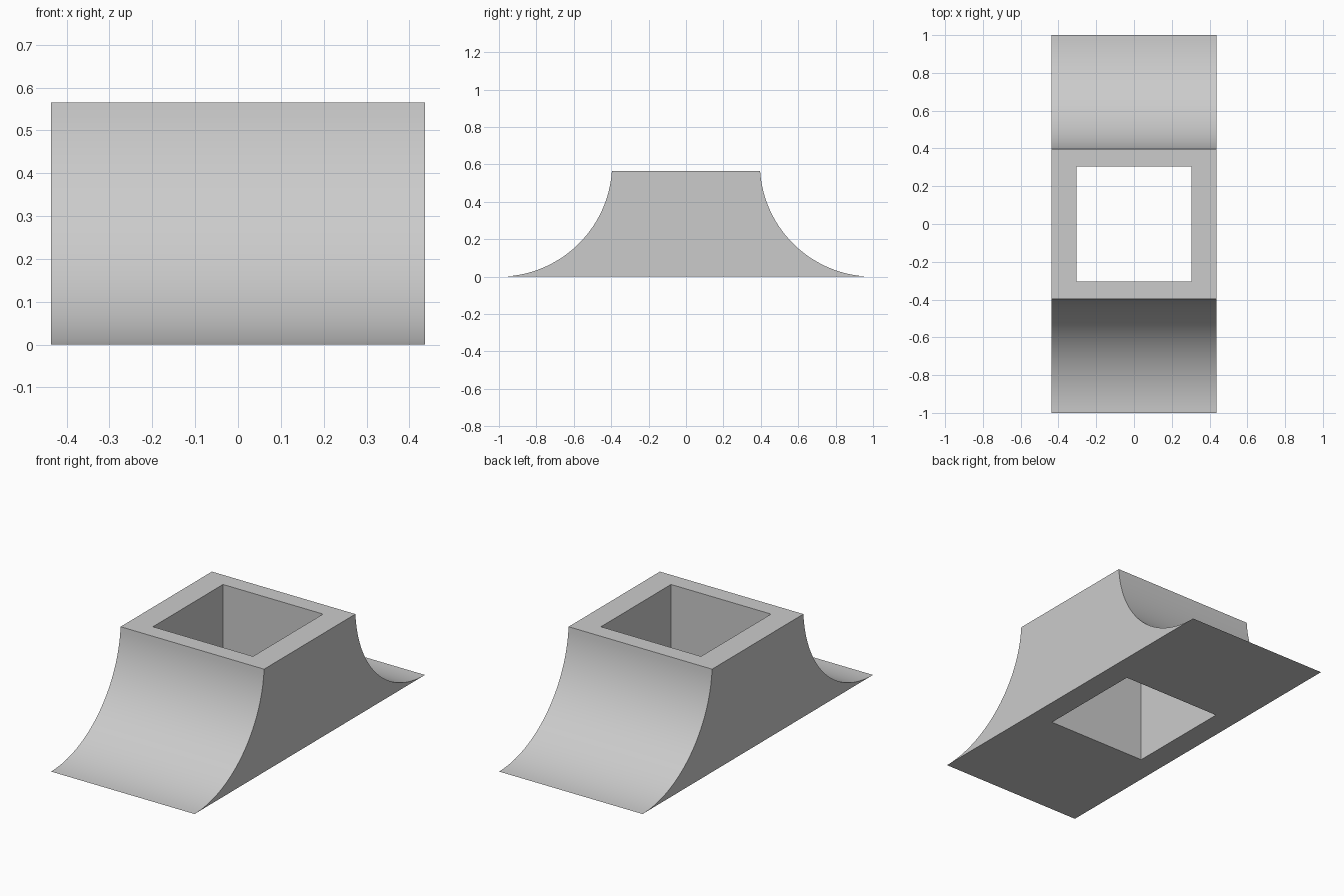
import bpy
import bmesh
import math

cube = bpy.data.objects.get("Cube")
if cube:
    bpy.data.objects.remove(cube, do_unlink=True)

HALF_WIDTH = 0.436
HEIGHT = 0.565
RADIUS = 0.605      # concave flare, tangent to the ground at y = +-1
HOLE = 0.304        # half side of the square shaft
STEPS = 32

grey = bpy.data.materials.new("plain_grey")
grey.use_nodes = True
colour = (0.6, 0.6, 0.6, 1)
grey.diffuse_color = colour
grey.node_tree.nodes["Principled BSDF"].inputs["Base Color"].default_value = colour


def prism(name, outline, axis, start, length):
    """Extrude an outline of 3D points along one axis."""
    bm = bmesh.new()
    face = bm.faces.new([bm.verts.new(p) for p in outline])
    new = bmesh.ops.extrude_face_region(bm, geom=[face], use_keep_orig=True)["geom"]
    moved = [v for v in new if isinstance(v, bmesh.types.BMVert)]
    offset = [0, 0, 0]
    offset[axis] = length
    bmesh.ops.translate(bm, verts=moved, vec=offset)
    bmesh.ops.recalc_face_normals(bm, faces=bm.faces)
    mesh = bpy.data.meshes.new(name)
    bm.to_mesh(mesh)
    bm.free()
    mesh.materials.append(grey)
    obj = bpy.data.objects.new(name, mesh)
    bpy.context.collection.objects.link(obj)
    return obj


# Flared side profile: one concave arc, mirrored to the other end
sweep = math.acos((RADIUS - HEIGHT) / RADIUS)
arc = [(1 - RADIUS * math.sin(sweep * i / STEPS),
        RADIUS - RADIUS * math.cos(sweep * i / STEPS)) for i in range(STEPS + 1)]
profile = arc + [(-y, z) for y, z in reversed(arc)]
body = prism("flared_base", [(-HALF_WIDTH, y, z) for y, z in profile], 0,
             -HALF_WIDTH, 2 * HALF_WIDTH)

# Square shaft straight through the middle
corners = [(-1, -1), (1, -1), (1, 1), (-1, 1)]
cutter = prism("shaft_cutter", [(x * HOLE, y * HOLE, -0.1) for x, y in corners], 2,
               -0.1, HEIGHT + 0.2)
cutter.hide_render = True
cut = body.modifiers.new("shaft", "BOOLEAN")
cut.operation = "DIFFERENCE"
cut.solver = "EXACT"
cut.object = cutter

bpy.ops.object.select_all(action="DESELECT")
body.select_set(True)
bpy.context.view_layer.objects.active = body
bpy.ops.object.modifier_apply(modifier=cut.name)
bpy.data.objects.remove(cutter, do_unlink=True)
bpy.ops.object.shade_smooth_by_angle(angle=math.radians(30))
